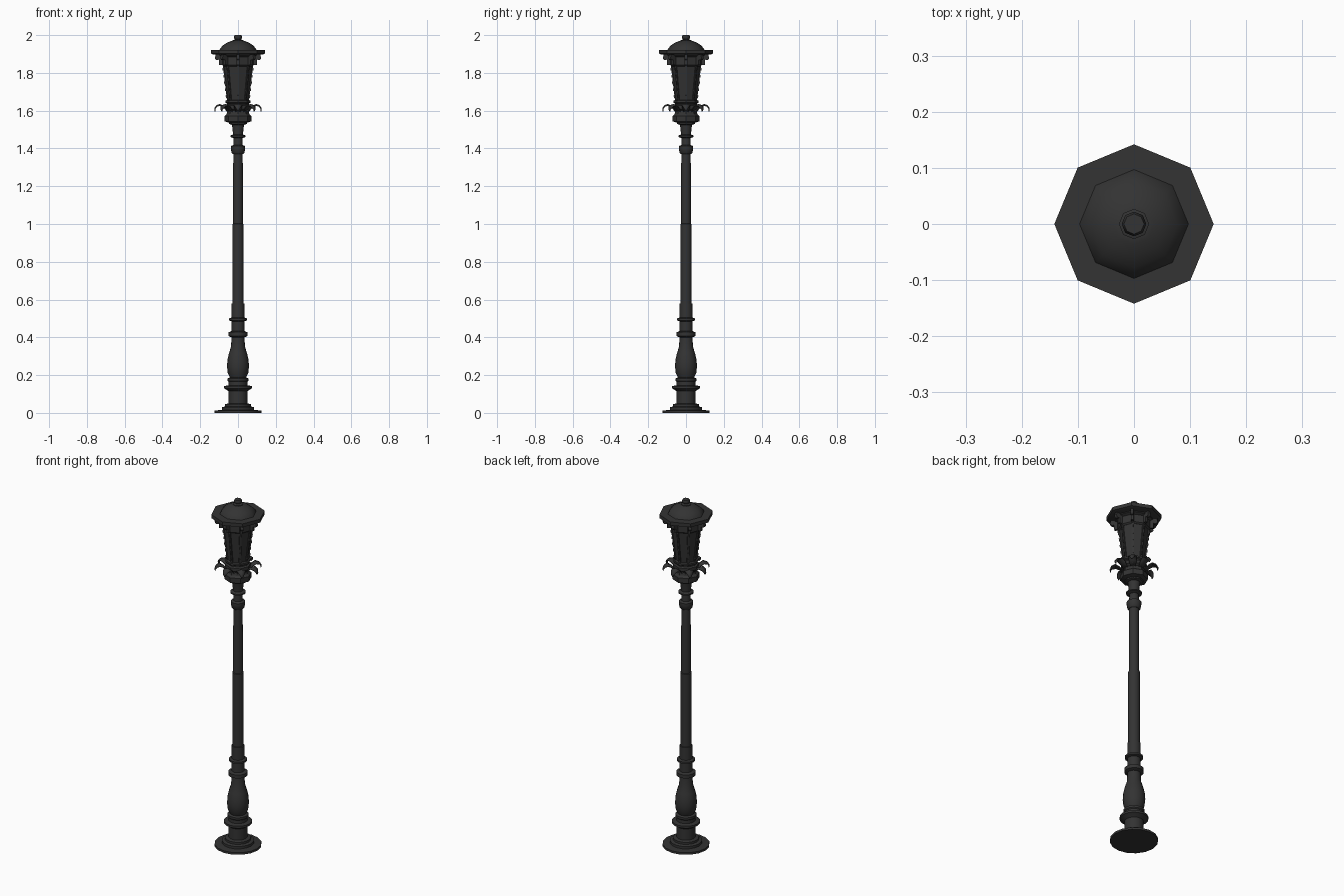
import bpy, bmesh, math
from mathutils import Matrix, Vector

cube = bpy.data.objects.get("Cube")
if cube:
    bpy.data.objects.remove(cube)

iron = bpy.data.materials.new("dark iron")
iron.use_nodes = True
iron.diffuse_color = (0.033, 0.033, 0.033, 1)
iron.node_tree.nodes["Principled BSDF"].inputs["Base Color"].default_value = iron.diffuse_color


def finish(bm, name, angle=40):
    bmesh.ops.recalc_face_normals(bm, faces=bm.faces)
    mesh = bpy.data.meshes.new(name)
    bm.to_mesh(mesh)
    bm.free()
    ob = bpy.data.objects.new(name, mesh)
    bpy.context.collection.objects.link(ob)
    mesh.materials.append(iron)
    bpy.ops.object.select_all(action='DESELECT')
    ob.select_set(True)
    bpy.context.view_layer.objects.active = ob
    bpy.ops.object.shade_smooth_by_angle(angle=math.radians(angle))
    return ob


def lathe(name, profile, sides, angle=40):
    """Turn a list of (radius, height) into a capped solid, a corner on +x."""
    bm = bmesh.new()
    rings = [[bm.verts.new((r * math.cos(math.tau * i / sides),
                            r * math.sin(math.tau * i / sides), z))
              for i in range(sides)] for r, z in profile]
    for a, b in zip(rings, rings[1:]):
        for i in range(sides):
            j = (i + 1) % sides
            bm.faces.new((a[i], a[j], b[j], b[i]))
    bm.faces.new(rings[0])
    bm.faces.new(rings[-1])
    return finish(bm, name, angle)


def around(bm, count=8):
    """Repeat everything in the mesh around the z axis."""
    source = bm.verts[:] + bm.edges[:] + bm.faces[:]
    for i in range(1, count):
        copy = bmesh.ops.duplicate(bm, geom=source)["geom"]
        verts = [v for v in copy if isinstance(v, bmesh.types.BMVert)]
        bmesh.ops.rotate(bm, verts=verts, matrix=Matrix.Rotation(math.tau * i / count, 3, 'Z'))


def box(bm, centre, size, tilt=0):
    bmesh.ops.create_cube(bm, size=1, matrix=Matrix.Translation(centre)
                          @ Matrix.Rotation(tilt, 4, 'Y') @ Matrix.Diagonal((*size, 1)))


# Stepped foot and turned pedestal
lathe("base", [(.124, 0), (.124, .012), (.085, .016), (.085, .03), (.068, .034),
               (.068, .046), (.05, .05), (.05, .115), (.06, .122), (.074, .13),
               (.074, .142), (.05, .146), (.05, .165), (.055, .17), (.055, .182),
               (.042, .188)], 16)
lathe("baluster", [(.042, .185), (.054, .21), (.058, .245), (.056, .28), (.048, .315),
                   (.037, .35), (.034, .405)], 16)
lathe("lower_ring", [(.034, .4), (.05, .407), (.05, .427), (.034, .433)], 16)
lathe("upper_ring", [(.034, .485), (.047, .49), (.047, .5), (.034, .505)], 16)

# Pole in three diminishing lengths
lathe("pole_sleeve", [(.034, .4), (.034, .578), (.03, .58)], 16)
lathe("lower_pole", [(.03, .575), (.03, 1.0), (.026, 1.002)], 16)
lathe("upper_pole", [(.026, .998), (.025, 1.38)], 16)

# Neck mouldings and the cup below the lantern
lathe("neck", [(.027, 1.37), (.034, 1.376), (.038, 1.40), (.038, 1.412), (.025, 1.418),
               (.024, 1.455), (.041, 1.461), (.041, 1.468), (.026, 1.474), (.03, 1.51),
               (.034, 1.535)], 16)
lathe("cup", [(.034, 1.525), (.048, 1.53), (.048, 1.537), (.071, 1.543), (.071, 1.572),
              (.06, 1.582), (.056, 1.6), (.068, 1.61), (.068, 1.628), (.058, 1.633),
              (.058, 1.638), (.067, 1.643), (.067, 1.653), (.055, 1.657)], 8, 30)

# Tapered lantern body and its top band
lathe("lantern_body", [(.055, 1.65), (.077, 1.84)], 8, 30)
lathe("lantern_band", [(.077, 1.835), (.085, 1.842), (.085, 1.885), (.1, 1.892),
                       (.1, 1.9)], 8, 30)

# Corner straps with small studs
bm = bmesh.new()
lean = math.atan2(.022, .19)
box(bm, (.066, 0, 1.745), (.006, .012, .19), lean)
for k in range(5):
    z = 1.675 + k * .036
    box(bm, (.058 + (z - 1.65) * .1158, 0, z), (.008, .006, .014), lean)
around(bm)
finish(bm, "corner_straps", 30)

# Scrolled brackets under the eaves
bm = bmesh.new()
box(bm, (.092, 0, 1.868), (.018, .014, .05))
box(bm, (.105, 0, 1.892), (.03, .014, .012))
bmesh.ops.create_cone(bm, cap_ends=True, segments=10, radius1=.013, radius2=.013, depth=.016,
                      matrix=Matrix.Translation((.11, 0, 1.88)) @ Matrix.Rotation(math.pi / 2, 4, 'X'))
around(bm)
finish(bm, "eave_brackets")

# Crown of drooping leaves, each folded along its midrib
bm = bmesh.new()
spine = [(.055, 1.6, .014), (.075, 1.622, .02), (.095, 1.634, .023),
         (.113, 1.628, .017), (.123, 1.612, .007), (.121, 1.602, .002)]
rows = [[bm.verts.new((r, s * w, z - abs(s) * .006)) for s in (-1, 0, 1)] for r, z, w in spine]
for a, b in zip(rows, rows[1:]):
    for i in range(2):
        bm.faces.new((a[i], a[i + 1], b[i + 1], b[i]))
around(bm)
leaves = finish(bm, "leaf_crown", 50)
thick = leaves.modifiers.new("thickness", 'SOLIDIFY')
thick.thickness = .004
thick.offset = 0

# Roof slab, dome and finial
lathe("roof_slab", [(.13, 1.897), (.142, 1.902), (.142, 1.922)], 8, 30)
lathe("roof_dome", [(.098, 1.92), (.092, 1.932), (.078, 1.947), (.058, 1.96),
                    (.036, 1.969), (.027, 1.971)], 8, 50)
lathe("finial", [(.027, 1.968), (.027, 1.974), (.014, 1.977), (.02, 1.983),
                 (.022, 1.99), (.018, 2.0)], 8, 50)
